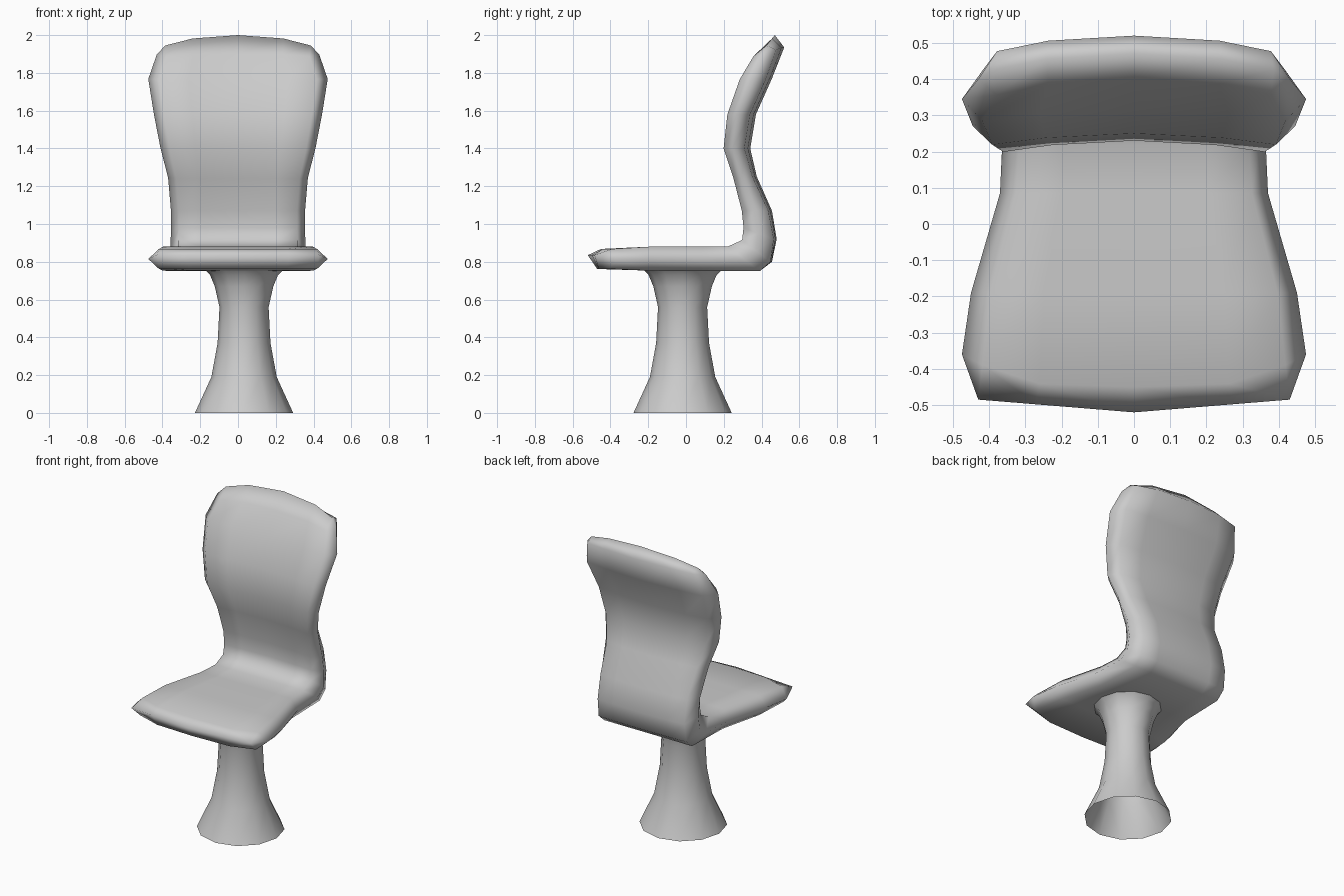
import bpy, bmesh, math

if "Cube" in bpy.data.objects:
    bpy.data.objects.remove(bpy.data.objects["Cube"])


def finish(name, bm):
    bmesh.ops.recalc_face_normals(bm, faces=bm.faces)
    for f in bm.faces:
        f.smooth = True
    me = bpy.data.meshes.new(name)
    bm.to_mesh(me)
    bm.free()
    ob = bpy.data.objects.new(name, me)
    bpy.context.collection.objects.link(ob)
    return ob


# Seat and back shell: stations along the S-shaped path
# (inner y, z, outer y, z, half width, forward wrap of the sides)
STATIONS = [
    (-0.45, 0.868, -0.47, 0.762, 0.475, 0),
    (-0.19, 0.88, -0.19, 0.753, 0.45, 0),
    (0.085, 0.88, 0.085, 0.75, 0.37, 0),
    (0.22, 0.88, 0.39, 0.75, 0.36, 0),
    (0.305, 0.915, 0.455, 0.80, 0.36, 0.01),
    (0.32, 0.98, 0.48, 0.92, 0.355, 0.02),
    (0.315, 1.07, 0.455, 1.07, 0.355, 0.025),
    (0.275, 1.24, 0.375, 1.25, 0.37, 0.03),
    (0.23, 1.40, 0.34, 1.40, 0.41, 0.04),
    (0.25, 1.58, 0.37, 1.58, 0.445, 0.04),
    (0.315, 1.765, 0.455, 1.77, 0.475, 0.04),
    (0.40, 1.90, 0.52, 1.935, 0.43, 0.04),
]
US = [-0.88, -0.55, 0, 0.55, 0.88]


def section(bm, i):
    iy, iz, oy, oz, w, wrap = STATIONS[i]

    def vert(u, y, z):
        y -= wrap * u * u
        if i == 0:                       # rounded front corners
            y += 0.1 * u ** 4
        if i == len(STATIONS) - 1:       # rounded top corners
            y -= 0.02 * u ** 4
            z -= 0.02 * u ** 4
        return bm.verts.new((u * w, y, z))

    inner = [vert(u, iy, iz) for u in US]
    right = vert(1, (iy + oy) / 2, (iz + oz) / 2)
    outer = [vert(u, oy, oz) for u in reversed(US)]
    left = vert(-1, (iy + oy) / 2, (iz + oz) / 2)
    return inner + [right] + outer + [left]


def cap(bm, ring, tip):
    inner, right, outer, left = ring[:5], ring[5], ring[6:11][::-1], ring[11]
    for side in (inner, outer):
        for k in range(4):
            bm.faces.new((side[k], side[k + 1], tip[k + 1], tip[k]))
        bm.faces.new((side[4], right, tip[4]))
        bm.faces.new((left, side[0], tip[0]))


bm = bmesh.new()
rings = [section(bm, i) for i in range(len(STATIONS))]
for a, b in zip(rings, rings[1:]):
    for k in range(12):
        n = (k + 1) % 12
        bm.faces.new((a[k], a[n], b[n], b[k]))
front_tip = [bm.verts.new((u / 0.88 * 0.43, -0.52 + 0.04 * abs(u), 0.835)) for u in US]
top_drop = [0.055, 0.018, 0, 0.018, 0.055]
top_tip = [bm.verts.new((u / 0.88 * 0.385, 0.47 - 0.8 * d, 2.0 - d))
           for u, d in zip(US, top_drop)]
cap(bm, rings[0], front_tip)
cap(bm, rings[-1], top_tip)
finish("seat_shell", bm)

# Pedestal: open, flared twelve-sided column under the seat
PROFILE = [(0.26, 0), (0.173, 0.19), (0.14, 0.37), (0.13, 0.56),
           (0.155, 0.67), (0.18, 0.73), (0.205, 0.755)]
bm = bmesh.new()
prev = None
for r, z in PROFILE:
    ring = [bm.verts.new((0.032 + r * math.cos(k * math.tau / 12),
                          -0.018 + r * math.sin(k * math.tau / 12), z)) for k in range(12)]
    if prev:
        for k in range(12):
            n = (k + 1) % 12
            bm.faces.new((prev[k], prev[n], ring[n], ring[k]))
    prev = ring
finish("pedestal", bm)
